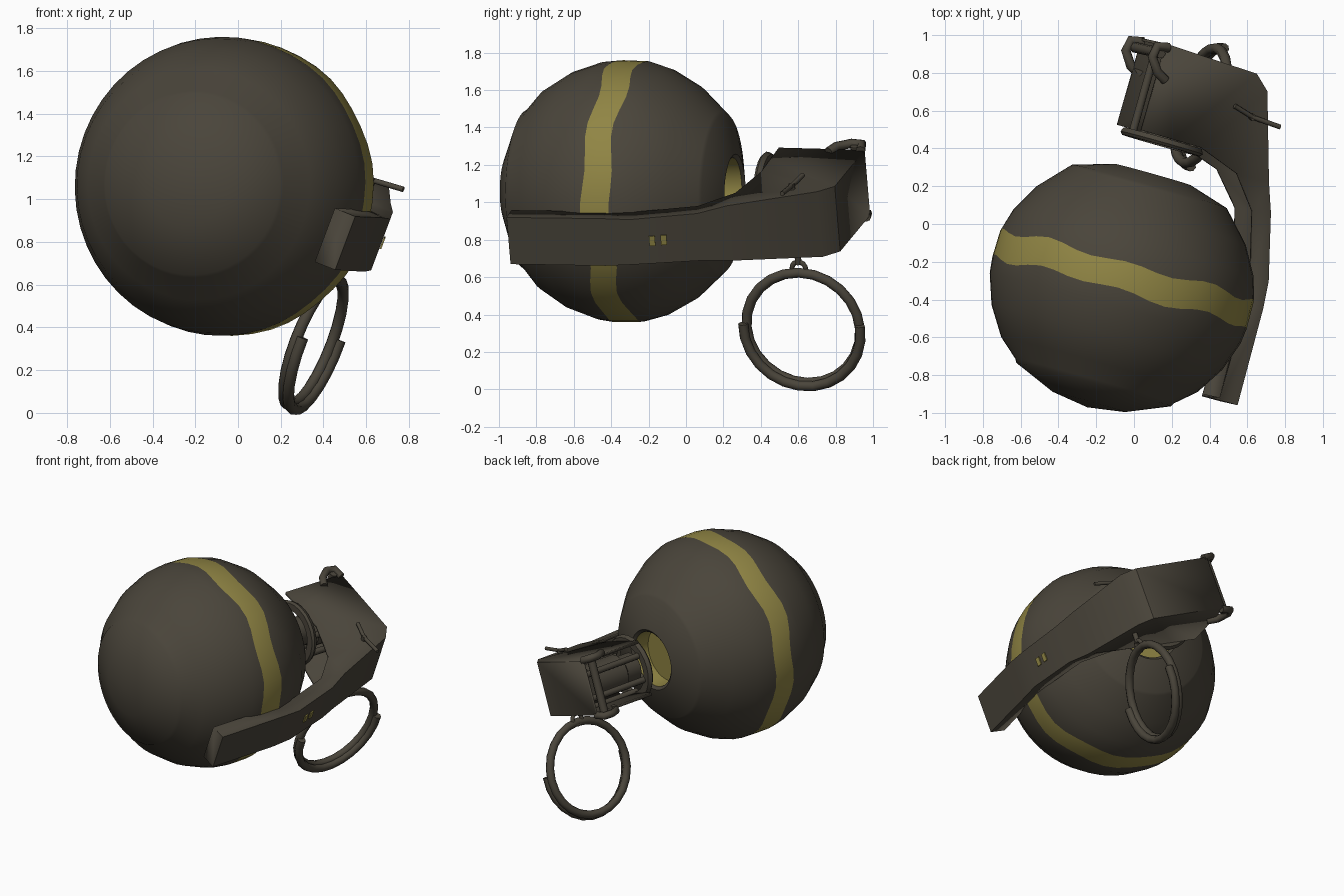
import bpy, bmesh, math
from mathutils import Vector, Matrix

if "Cube" in bpy.data.objects:
    bpy.data.objects.remove(bpy.data.objects["Cube"])

# Local frame: X points out to the lever, Y across it (downward), Z along the axis
axis = Vector((0.27, 0.96, -0.02)).normalized()
side = axis.cross(Vector((0, 0, 1))).normalized()
out = Matrix.Rotation(math.radians(21), 3, axis) @ side
across = axis.cross(out)
FRAME = Matrix((out, across, axis)).transposed().to_4x4()
FRAME.translation = Vector((-0.07, -0.34, 1.06))


def material(name, rgb):
    m = bpy.data.materials.new(name)
    m.use_nodes = True
    m.diffuse_color = (*rgb, 1)
    m.node_tree.nodes["Principled BSDF"].inputs["Base Color"].default_value = (*rgb, 1)
    return m


OLIVE = material("dark olive", (0.068, 0.059, 0.043))
YELLOW = material("mustard yellow", (0.28, 0.235, 0.058))


def finish(bm, name, mats=(OLIVE,), angle=35, merge=True):
    if merge:
        bmesh.ops.remove_doubles(bm, verts=bm.verts, dist=0.0001)
    bmesh.ops.recalc_face_normals(bm, faces=bm.faces)
    mesh = bpy.data.meshes.new(name)
    bm.to_mesh(mesh)
    bm.free()
    for m in mats:
        mesh.materials.append(m)
    ob = bpy.data.objects.new(name, mesh)
    bpy.context.collection.objects.link(ob)
    ob.matrix_world = FRAME
    bpy.ops.object.select_all(action="DESELECT")
    ob.select_set(True)
    bpy.context.view_layer.objects.active = ob
    bpy.ops.object.shade_smooth_by_angle(angle=math.radians(angle))
    return ob


def lathe(name, profile, segs, wave=None, closed=False, painted=(), angle=35):
    """Spin (radius, height) points; wave shifts a row, painted rows are yellow."""
    bm = bmesh.new()
    rings = []
    for i, (r, t) in enumerate(profile):
        ring = []
        for k in range(segs):
            a = math.tau * k / segs
            dt = wave(i, a) if wave else 0
            ring.append(bm.verts.new((r * math.cos(a), r * math.sin(a), t + dt)))
        rings.append(ring)
    n = len(rings)
    for i in range(n if closed else n - 1):
        a, b = rings[i], rings[(i + 1) % n]
        for k in range(segs):
            j = (k + 1) % segs
            f = bm.faces.new((a[k], a[j], b[j], b[k]))
            f.material_index = 1 if i in painted else 0
    return finish(bm, name, (OLIVE, YELLOW), angle)


def tube(name, points, radius, sides=8, closed=False):
    curve = bpy.data.curves.new(name, "CURVE")
    curve.dimensions = "3D"
    curve.bevel_depth = radius
    curve.bevel_resolution = sides // 4
    curve.use_fill_caps = True
    sp = curve.splines.new("POLY")
    sp.points.add(len(points) - 1)
    for p, co in zip(sp.points, points):
        p.co = (*co, 1)
    sp.use_cyclic_u = closed
    curve.materials.append(OLIVE)
    ob = bpy.data.objects.new(name, curve)
    bpy.context.collection.objects.link(ob)
    ob.matrix_world = FRAME
    return ob


def box(name, centre, size, mat=OLIVE, tilt=0):
    bm = bmesh.new()
    m = (Matrix.Translation(centre) @ Matrix.Rotation(tilt, 4, "Y")
         @ Matrix.Diagonal((*size, 1)))
    bmesh.ops.create_cube(bm, size=1, matrix=m)
    return finish(bm, name, (mat,))


# Round body with wavy painted band and a yellow-lined socket at the back
BODY = [(0, -0.655), (0.2, -0.625), (0.425, -0.53), (0.437, -0.51), (0.54, -0.42),
        (0.635, -0.27), (0.69, -0.11), (0.70, -0.025), (0.697, 0.125), (0.66, 0.25),
        (0.575, 0.40), (0.44, 0.545), (0.425, 0.56), (0.21, 0.625), (0.19, 0.61),
        (0.185, 0.5), (0, 0.5)]


def band_wave(i, a):
    if i in (7, 8):
        return 0.014 * math.sin(9 * a) + 0.008 * math.sin(5 * a + i)
    return 0


lathe("body", BODY, 48, band_wave, painted=(7, 14, 15), angle=40)

# Fuze: open collar, inner core and surrounding struts
lathe("fuze_collar", [(0.165, 0.785), (0.215, 0.785), (0.228, 0.80),
                      (0.215, 0.825), (0.165, 0.825)], 24, closed=True)
lathe("fuze_core", [(0, 0.79), (0.10, 0.79), (0.10, 0.9), (0.125, 0.92),
                    (0.125, 1.2), (0, 1.2)], 16)
for k in range(6):
    a = math.tau * (k + 0.5) / 6
    p = Vector((0.165 * math.cos(a), 0.165 * math.sin(a), 0))
    tube("fuze_strut", [p + Vector((0, 0, t)) for t in (0.8, 1.27)], 0.022)

# Lever: folded channel that widens into the hood over the fuze.
# Each station: outer (x, z), inner flange edge (x, z), half width
STATIONS = [((0.76, -0.42), (0.66, -0.42), 0.128),
            ((0.75, 0.10), (0.66, 0.10), 0.128),
            ((0.74, 0.25), (0.64, 0.25), 0.122),
            ((0.645, 0.60), (0.55, 0.58), 0.128),
            ((0.58, 0.75), (0.40, 0.75), 0.15),
            ((0.42, 1.21), (0.15, 0.83), 0.18),
            ((0.34, 1.28), (-0.02, 0.83), 0.18),
            ((-0.20, 1.30), (-0.20, 0.83), 0.18)]
bm = bmesh.new()
rows = []
for (xo, zo), (xi, zi), w in STATIONS:
    rows.append([bm.verts.new(c) for c in
                 ((xi, -w, zi), (xo, -w, zo), (xo, w, zo), (xi, w, zi))])
for a, b in zip(rows, rows[1:]):
    for k in range(3):
        bm.faces.new((a[k], a[k + 1], b[k + 1], b[k]))
bm.faces.new(rows[0])
lever = finish(bm, "safety_lever", angle=30)
mod = lever.modifiers.new("sheet", "SOLIDIFY")
mod.thickness = 0.02
mod.offset = 0

# Worn paint marks on the lever
slope = -0.271
for t in (0.36, 0.42):
    x = 0.74 + slope * (t - 0.25) + 0.013
    box("paint_mark", (x, 0, t), (0.008, 0.055, 0.032), YELLOW, math.atan(slope))

# Hinge roll at the far edge of the hood, with hooked ears
tube("hinge_roll", [(-0.22, -0.2, 1.25), (-0.22, 0.2, 1.25)], 0.028)
for s in (-1, 1):
    tube("hinge_ear", [(-0.15, s * 0.19, 1.12), (-0.21, s * 0.2, 1.15),
                       (-0.26, s * 0.2, 1.22), (-0.25, s * 0.2, 1.28),
                       (-0.18, s * 0.19, 1.29)], 0.026)

# Cotter pin through the hood with its bent legs
PIN_X, PIN_Z = 0.38, 1.06
tube("pin", [(PIN_X, -0.21, PIN_Z), (PIN_X, 0.25, PIN_Z)], 0.018)
for x0, x1, dz in ((PIN_X, 0.54, -0.01), (PIN_X, 0.26, 0.03)):
    tube("pin_leg", [(x0, -0.2, PIN_Z), (x1, -0.215, PIN_Z + dz)], 0.013)


def arc(radius, a0, a1, n, x, y):
    steps = [math.radians(a0 + (a1 - a0) * k / n) for k in range(n + 1)]
    return [(x, y + radius * math.sin(a), PIN_Z + radius * math.cos(a)) for a in steps]


# Pin eye and the split pull ring
tube("pin_eye", arc(0.038, 0, 345, 12, PIN_X, 0.275), 0.014, closed=True)
RING_Y = 0.61
tube("pull_ring", arc(0.315, 0, 345, 23, 0.39, RING_Y), 0.028, closed=True)
tube("pull_ring_overlap", arc(0.325, -5, 185, 13, 0.42, RING_Y), 0.028)
